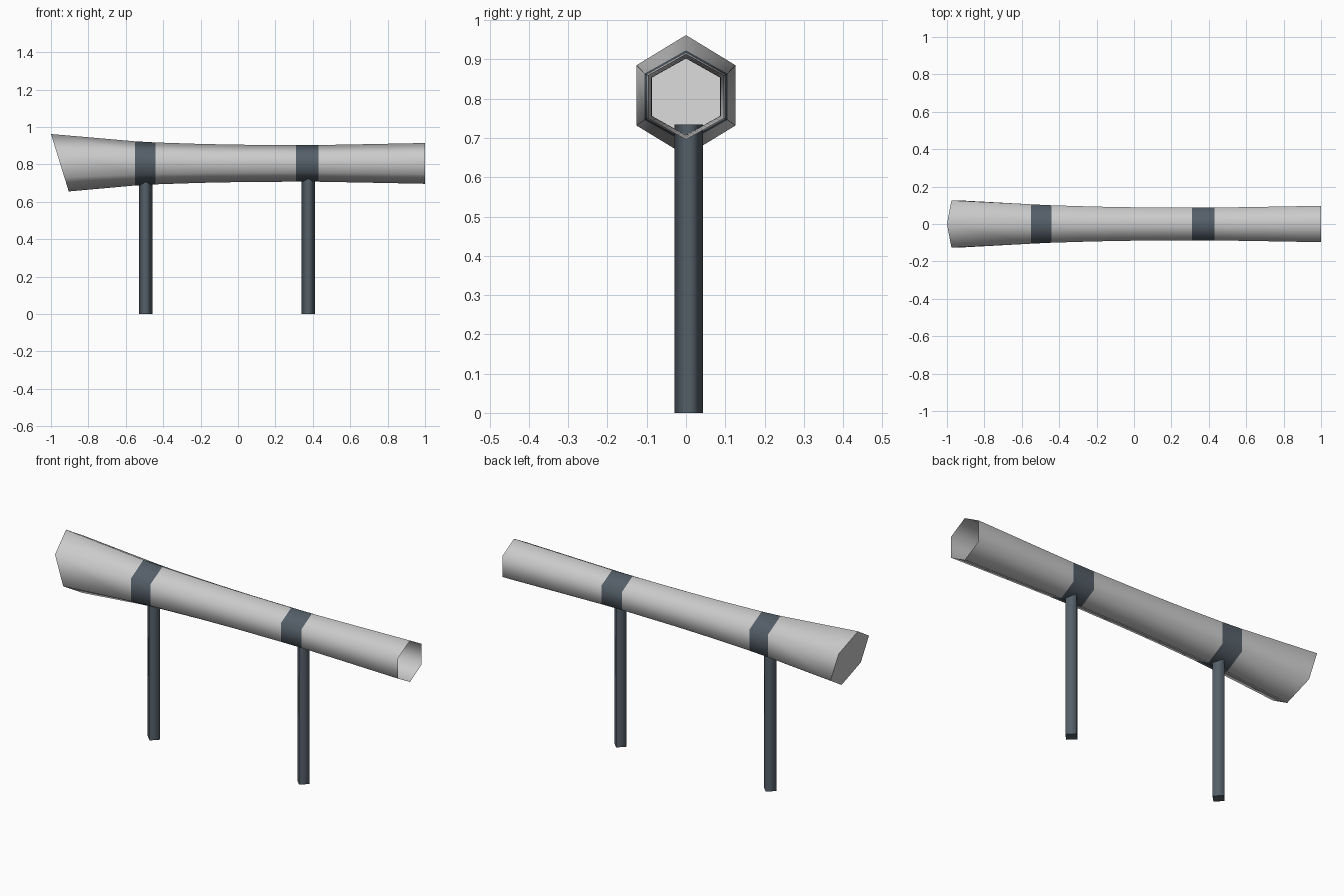
import bpy
import bmesh
from math import sin, cos, radians

if "Cube" in bpy.data.objects:
    bpy.data.objects.remove(bpy.data.objects["Cube"], do_unlink=True)


def make_material(name, rgb):
    mat = bpy.data.materials.new(name)
    mat.use_nodes = True
    mat.diffuse_color = (*rgb, 1)
    mat.node_tree.nodes["Principled BSDF"].inputs["Base Color"].default_value = (*rgb, 1)
    return mat


light_grey = make_material("light grey", (0.6, 0.6, 0.6))
slate = make_material("dark slate", (0.09, 0.115, 0.14))


def finish(bm, name, mats):
    mesh = bpy.data.meshes.new(name)
    bm.to_mesh(mesh)
    bm.free()
    for mat in mats:
        mesh.materials.append(mat)
    obj = bpy.data.objects.new(name, mesh)
    bpy.context.collection.objects.link(obj)
    return obj


def flat_cap(face):
    """Keep a cap flat, with a crisp rim."""
    face.smooth = False
    for edge in face.edges:
        edge.smooth = False


# Hexagonal tube: flared slanted closed end, open narrow end, two dark bands
AXIS_Z = 0.805
sections = [(-0.55, 0.118), (-0.44, 0.112), (-0.2, 0.104), (0, 0.1),
            (0.31, 0.0975), (0.43, 0.098), (0.7, 0.103), (1, 0.109)]
angles = [radians(90 + 60 * i) for i in range(6)]

bm = bmesh.new()
flare = []
for a in angles:
    z = 0.8085 + 0.1535 * sin(a)
    flare.append(bm.verts.new((-1 + (0.962 - z) * 0.31, 0.1455 * cos(a), z)))
rings = [flare]
for x, r in sections:
    rings.append([bm.verts.new((x, r * 1.03 * cos(a), AXIS_Z + r * sin(a))) for a in angles])
for ring, following in zip(rings, rings[1:]):
    for i in range(6):
        j = (i + 1) % 6
        bm.faces.new((ring[i], ring[j], following[j], following[i])).smooth = True
cap = bm.faces.new(flare)
bmesh.ops.recalc_face_normals(bm, faces=bm.faces)
flat_cap(cap)
for face in bm.faces:
    x = face.calc_center_median().x
    if -0.55 < x < -0.44 or 0.31 < x < 0.43:
        face.material_index = 1
finish(bm, "tube", [light_grey, slate])

# Square posts, turned so that a corner faces forward
for name, x in (("right_post", -0.494), ("left_post", 0.376)):
    bm = bmesh.new()
    made = bmesh.ops.create_cone(bm, cap_ends=True, segments=4,
                                 radius1=0.036, radius2=0.036, depth=0.735)
    # Put corners exactly on the axes
    first = made["verts"][0].co
    if abs(first.x * first.y) > 0.0001:
        for v in bm.verts:
            v.co.x, v.co.y = (v.co.x - v.co.y) * cos(radians(45)), (v.co.x + v.co.y) * cos(radians(45))
    bmesh.ops.translate(bm, verts=bm.verts, vec=(x, 0.007, 0.735 / 2))
    for face in bm.faces:
        face.smooth = True
    for face in bm.faces:
        if abs(face.normal.z) > 0.9:
            flat_cap(face)
    finish(bm, name, [slate])
